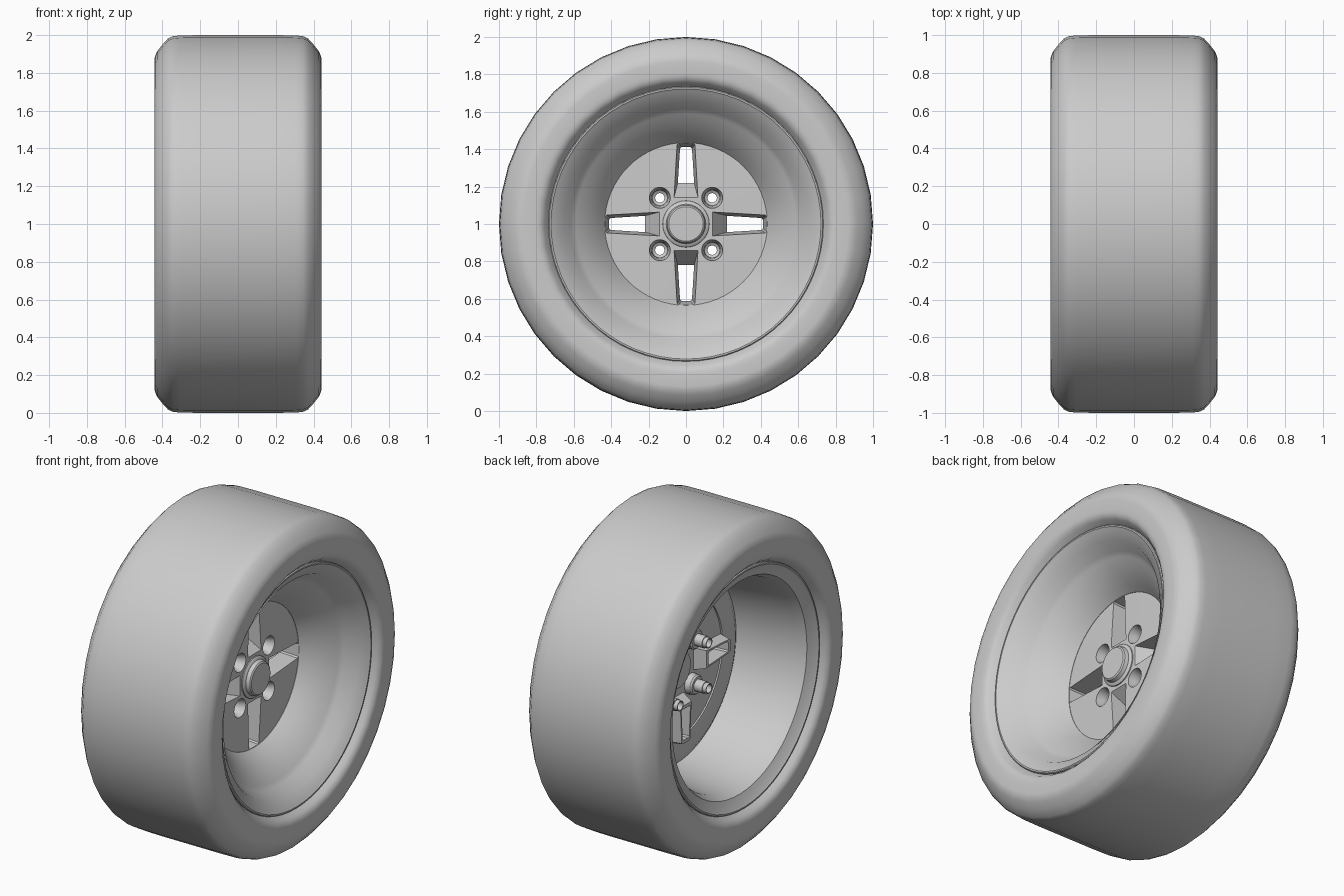
import bpy, bmesh, math
from mathutils import Matrix, Vector

if "Cube" in bpy.data.objects:
    bpy.data.objects.remove(bpy.data.objects["Cube"])

CENTRE = Vector((0, 0, 1))


def finish(name, bm, smooth=32):
    bmesh.ops.remove_doubles(bm, verts=bm.verts, dist=1e-5)
    bmesh.ops.recalc_face_normals(bm, faces=bm.faces)
    me = bpy.data.meshes.new(name)
    bm.to_mesh(me)
    bm.free()
    ob = bpy.data.objects.new(name, me)
    bpy.context.collection.objects.link(ob)
    ob.location = CENTRE
    if smooth:
        shade(ob, smooth)
    return ob


def shade(ob, angle):
    bpy.ops.object.select_all(action='DESELECT')
    ob.select_set(True)
    bpy.context.view_layer.objects.active = ob
    bpy.ops.object.shade_smooth_by_angle(angle=math.radians(angle))


def lathe(bm, profile, segs, closed=False, y=0, z=0):
    """Spin (x, radius) points about the x axis, at offset y, z."""
    rings = []
    for x, r in profile:
        if r == 0:
            rings.append([bm.verts.new((x, y, z))] * segs)
        else:
            rings.append([bm.verts.new((x, y + r * math.sin(2 * math.pi * i / segs),
                                        z + r * math.cos(2 * math.pi * i / segs))) for i in range(segs)])
    pairs = list(zip(rings, rings[1:]))
    if closed:
        pairs.append((rings[-1], rings[0]))
    for a, b in pairs:
        for i in range(segs):
            j = (i + 1) % segs
            quad = list(dict.fromkeys((a[i], a[j], b[j], b[i])))
            if len(quad) > 2:
                bm.faces.new(quad)


def slot(bm, front, back, angle):
    """Tapered block; each end is (x, inner radius, outer radius, inner half width, outer half width)."""
    rot = Matrix.Rotation(angle, 3, 'X')
    ends = []
    for x, r0, r1, w0, w1 in (front, back):
        c = 0.008  # clipped outer corners
        pts = ((x, -w0, r0), (x, w0, r0), (x, w1, r1 - c), (x, w1 - c, r1),
               (x, c - w1, r1), (x, -w1, r1 - c))
        ends.append([bm.verts.new(rot @ Vector(p)) for p in pts])
    bm.faces.new(ends[0])
    bm.faces.new(ends[1])
    for i in range(6):
        j = (i + 1) % 6
        bm.faces.new((ends[0][i], ends[0][j], ends[1][j], ends[1][i]))


def boolean(ob, other, operation):
    mod = ob.modifiers.new(operation.lower(), 'BOOLEAN')
    mod.operation = operation
    mod.solver = 'EXACT'
    mod.object = other
    bpy.ops.object.select_all(action='DESELECT')
    ob.select_set(True)
    bpy.context.view_layer.objects.active = ob
    bpy.ops.object.modifier_apply(modifier=mod.name)
    bpy.data.objects.remove(other)


# Tyre: wide slick, flat sidewalls, rounded shoulders, tucked in at the bead
half = [(0.34, 0.70), (0.375, 0.727), (0.395, 0.742), (0.42, 0.758), (0.435, 0.775), (0.440, 0.792),
        (0.442, 0.81), (0.442, 0.87), (0.44, 0.888), (0.428, 0.915), (0.40, 0.95),
        (0.37, 0.983), (0.345, 0.994), (0.31, 0.998), (0.2, 1.0)]
bm = bmesh.new()
lathe(bm, half + [(-x, r) for x, r in reversed(half)], 40)
finish("tyre", bm, 60)

# Rim: narrow lip, sloped flange, stepped band, trumpet-shaped dish, rear barrel and rear lip
rim = [(0.37, 0.735), (0.395, 0.735), (0.40, 0.73), (0.40, 0.722), (0.392, 0.712), (0.36, 0.655),
       (0.29, 0.615), (0.27, 0.588), (0.24, 0.55), (0.20, 0.508), (0.155, 0.468), (0.11, 0.435),
       (0.055, 0.435), (0.045, 0.50), (0.045, 0.545), (0.065, 0.58),
       (-0.10, 0.605), (-0.31, 0.63), (-0.365, 0.655), (-0.392, 0.712), (-0.40, 0.722),
       (-0.40, 0.73), (-0.395, 0.735), (-0.37, 0.735), (-0.34, 0.69),
       (-0.27, 0.655), (0.27, 0.655), (0.34, 0.69)]
bm = bmesh.new()
lathe(bm, rim, 64, closed=True)
finish("rim", bm)

# Centre disc
bm = bmesh.new()
lathe(bm, [(0.112, 0), (0.112, 0.20), (0.108, 0.436), (0.065, 0.436), (0.065, 0)], 64)
disc = finish("centre_disc", bm, 0)

lugs = [(sy * 0.14, sz * 0.14) for sy in (-1, 1) for sz in (-1, 1)]
angles = [k * math.pi / 2 for k in range(4)]

# Slot sleeves and lug bosses stand out behind the disc
bm = bmesh.new()
for a in angles:
    slot(bm, (0.09, 0.155, 0.435, 0.073, 0.060), (0.0, 0.20, 0.432, 0.054, 0.042), a)
boolean(disc, finish("slot_sleeves", bm, 0), 'UNION')
bm = bmesh.new()
for y, z in lugs:
    lathe(bm, [(0.09, 0), (0.09, 0.064), (0.03, 0.060), (0.02, 0.052), (0.02, 0.036),
               (-0.035, 0.036), (-0.035, 0.031), (-0.06, 0.031), (-0.06, 0)], 24, y=y, z=z)
boolean(disc, finish("lug_bosses", bm, 0), 'UNION')

# Tapered slots and stepped lug holes cut right through
bm = bmesh.new()
for a in angles:
    slot(bm, (0.13, 0.130, 0.436, 0.067, 0.051), (-0.02, 0.234, 0.408, 0.040, 0.029), a)
boolean(disc, finish("slot_cutters", bm, 0), 'DIFFERENCE')
bm = bmesh.new()
for y, z in lugs:
    lathe(bm, [(0.15, 0), (0.15, 0.057), (0.105, 0.056), (0.078, 0.044), (0.045, 0.041),
               (0.035, 0.025), (-0.1, 0.025), (-0.1, 0)], 24, y=y, z=z)
boolean(disc, finish("lug_hole_cutters", bm, 0), 'DIFFERENCE')
shade(disc, 30)

# Hub cap with stepped collar
bm = bmesh.new()
lathe(bm, [(0.156, 0), (0.156, 0.092), (0.150, 0.100), (0.128, 0.106), (0.125, 0.116),
           (0.118, 0.124), (0.10, 0.126), (0.06, 0.120), (0.045, 0.11), (0.045, 0)], 48)
finish("hub_cap", bm)
